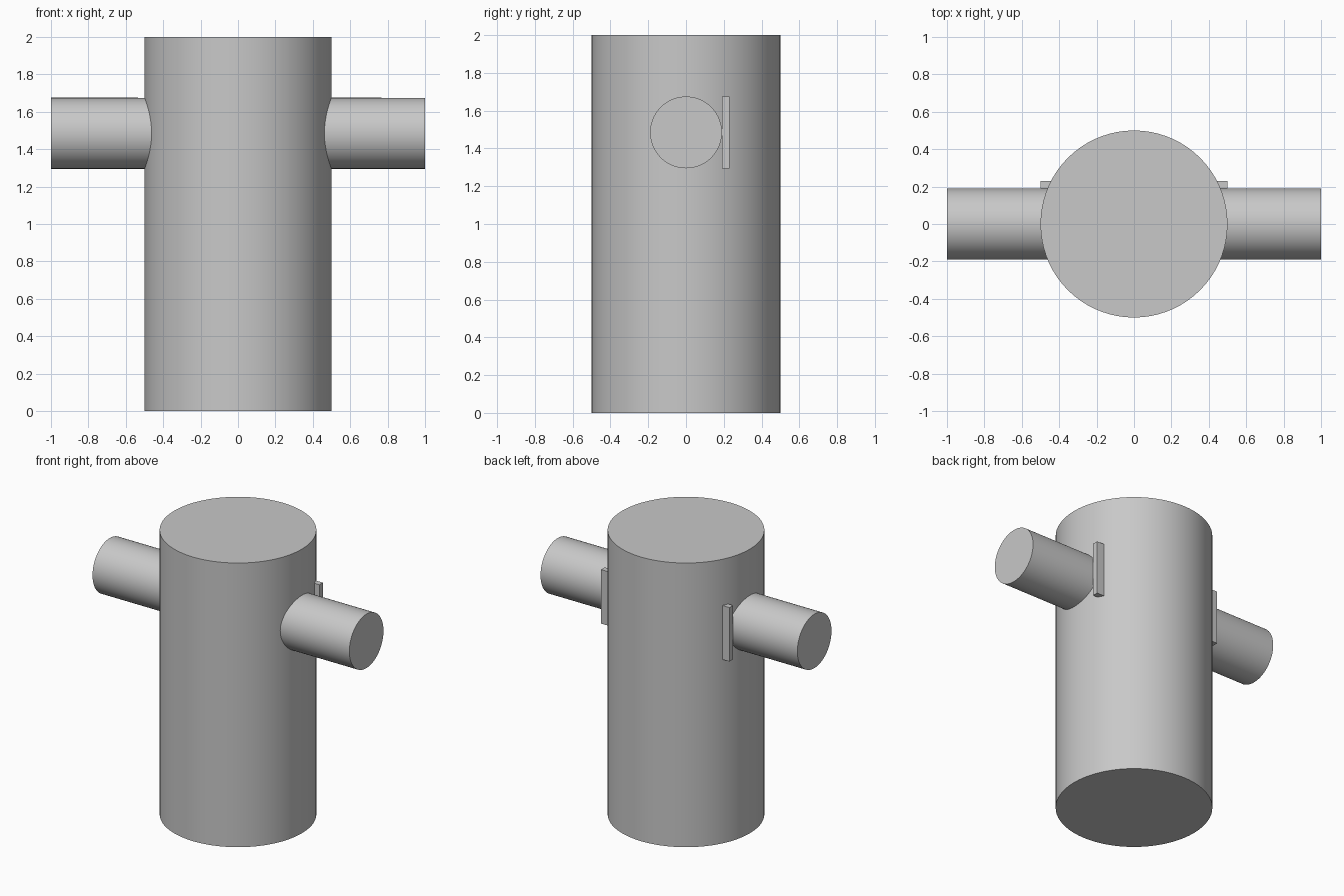
import bpy
import math

cube = bpy.data.objects.get("Cube")
if cube:
    bpy.data.objects.remove(cube, do_unlink=True)

# Single plain grey
GREY = (0.58, 0.58, 0.58, 1.0)
grey = bpy.data.materials.new("plain_grey")
grey.use_nodes = True
grey.diffuse_color = GREY
grey.node_tree.nodes["Principled BSDF"].inputs["Base Color"].default_value = GREY

ARM_Z = 1.485
ARM_R = 0.19


def finish(name):
    obj = bpy.context.object
    obj.name = name
    obj.data.materials.append(grey)
    return obj


def cylinder(name, radius, depth, location, rotation=(0, 0, 0)):
    bpy.ops.mesh.primitive_cylinder_add(vertices=72, radius=radius, depth=depth,
                                        location=location, rotation=rotation)
    bpy.ops.object.shade_smooth_by_angle(angle=math.radians(30))
    return finish(name)


# Upright main body
cylinder("body", 0.5, 2, (0, 0, 1))

# Side arms, rooted inside the body
for side, sign in (("left", 1), ("right", -1)):
    cylinder(f"{side}_arm", ARM_R, 0.7, (sign * 0.65, 0, ARM_Z),
             (0, math.pi / 2, 0))

# Flat bar through the body behind the arms, its ends showing as tabs
bpy.ops.mesh.primitive_cube_add(size=1, location=(0, 0.21, ARM_Z))
bar = finish("back_bar")
bar.scale = (1.0, 0.04, 2 * ARM_R)
